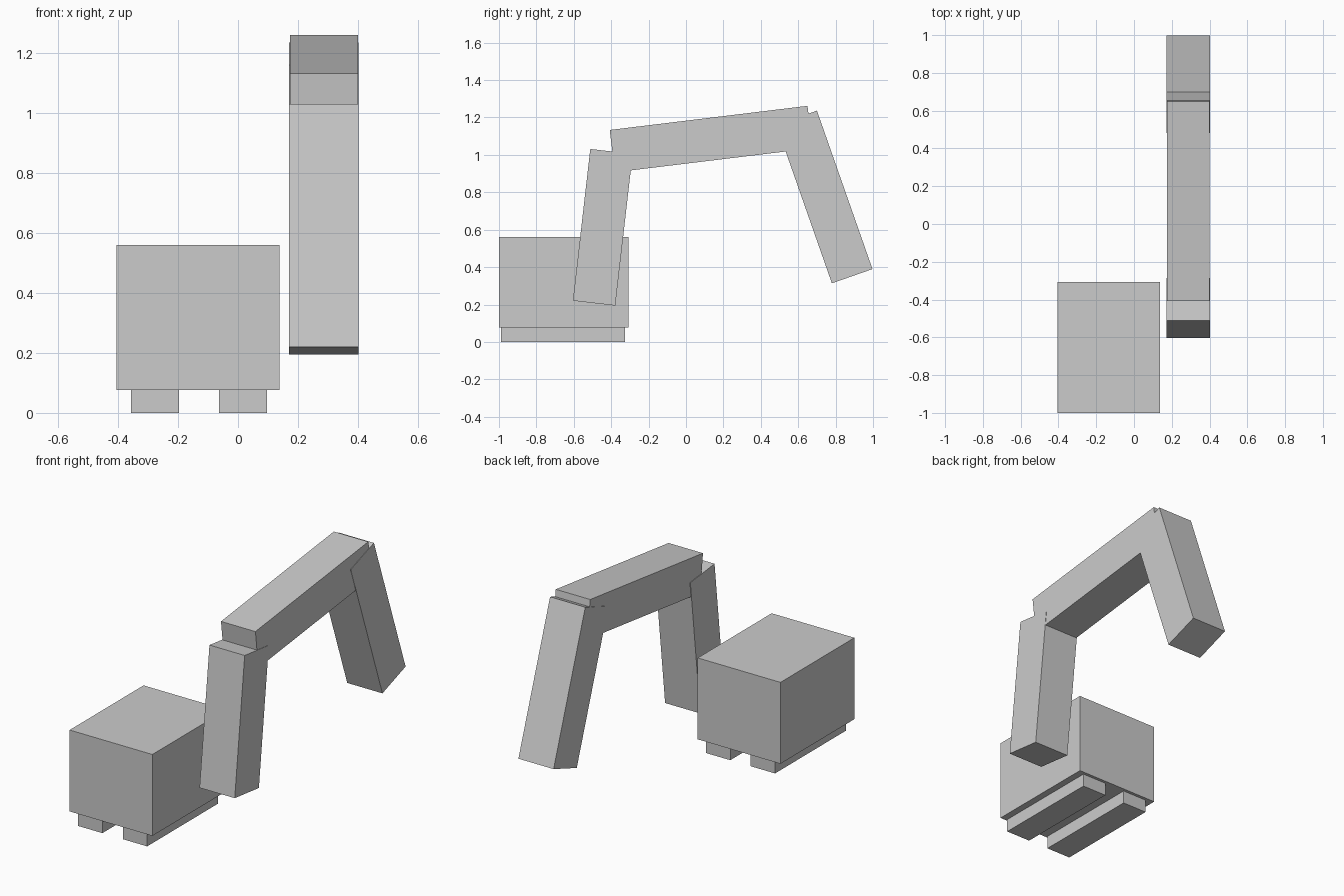
import bpy
from math import atan2, hypot
from mathutils import Vector

if "Cube" in bpy.data.objects:
    bpy.data.objects.remove(bpy.data.objects["Cube"])


def box(name, lo, hi):
    """Axis-aligned box between two corners."""
    lo, hi = Vector(lo), Vector(hi)
    bpy.ops.mesh.primitive_cube_add(size=1, location=(lo + hi) / 2)
    ob = bpy.context.object
    ob.name = name
    ob.scale = hi - lo
    return ob


def beam(name, start, end, thick, x0, x1):
    """Square beam between two end-face centres in the side (y, z) plane."""
    dy, dz = end[0] - start[0], end[1] - start[1]
    centre = ((x0 + x1) / 2, (start[0] + end[0]) / 2, (start[1] + end[1]) / 2)
    bpy.ops.mesh.primitive_cube_add(size=1, location=centre,
                                    rotation=(atan2(dz, dy), 0, 0))
    ob = bpy.context.object
    ob.name = name
    ob.scale = (x1 - x0, hypot(dy, dz), thick)
    return ob


# Cabin block
box("cabin", (-0.405, -1.0, 0.077), (0.138, -0.307, 0.56))

# Pair of tracks under the cabin
for side, x in (("left", -0.277), ("right", 0.017)):
    box(side + "_track", (x - 0.08, -0.99, 0), (x + 0.08, -0.325, 0.077))

# Three-part folding arm beside the cabin
beam("lower_arm", (-0.4915, 0.2075), (-0.3985, 1.0185), 0.228, 0.171, 0.402)
beam("boom", (-0.394, 1.020), (0.6635, 1.149), 0.228, 0.174, 0.400)
beam("fore_arm", (0.5915, 1.1985), (0.8885, 0.3515), 0.230, 0.171, 0.402)
